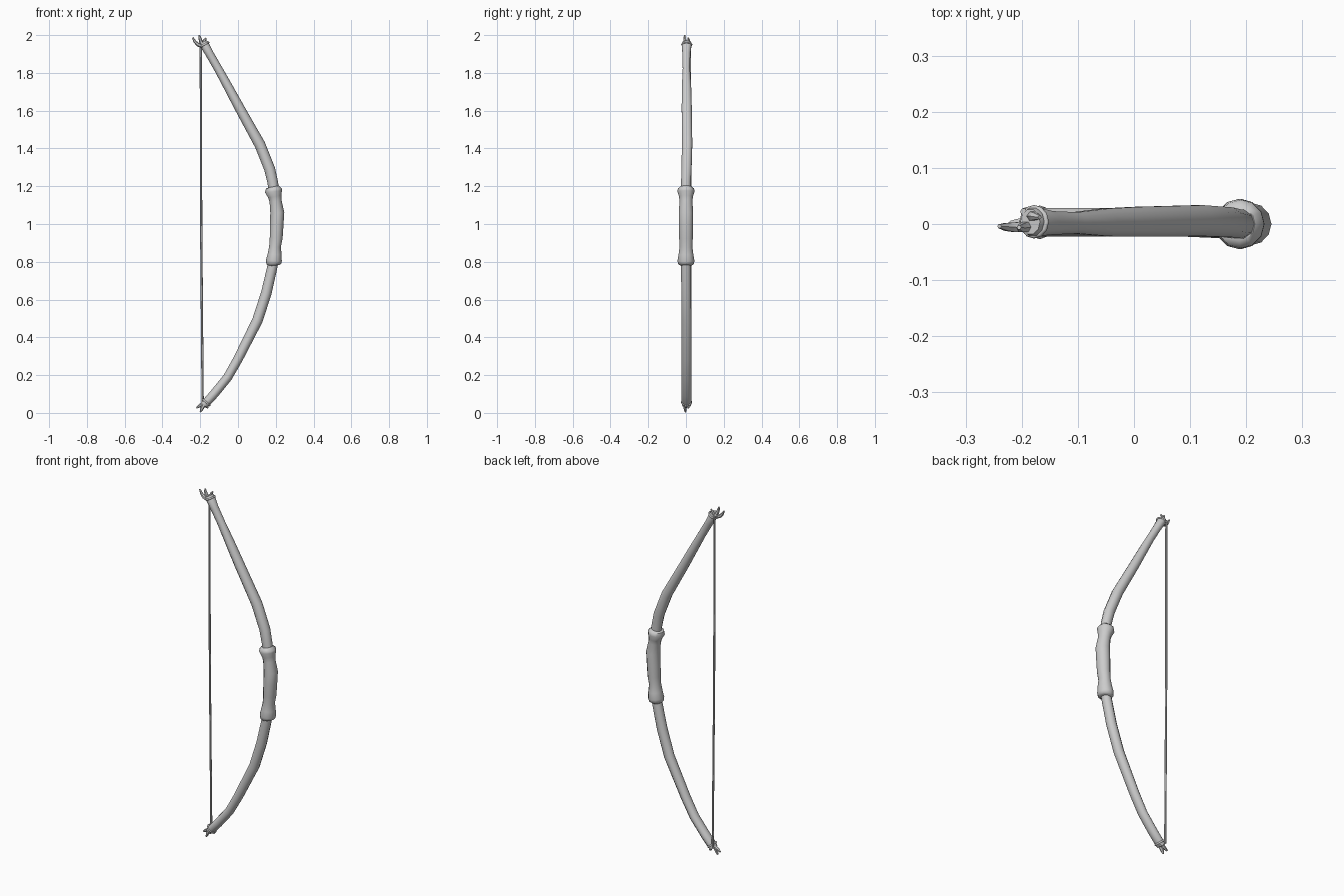
import bpy, bmesh, math
from mathutils import Vector


def tube(name, rows, sides=10, angle=50):
    """Skin a tube; each row is x, y, z, in-plane radius, y radius."""
    bm = bmesh.new()
    pts = [Vector(r[:3]) for r in rows]
    rings = []
    for i, r in enumerate(rows):
        t = (pts[min(i + 1, len(pts) - 1)] - pts[max(i - 1, 0)]).normalized()
        u = Vector((0, 1, 0)).cross(t).normalized()
        v = t.cross(u)
        ring = []
        for k in range(sides):
            a = 2 * math.pi * k / sides
            ring.append(bm.verts.new(pts[i] + u * math.cos(a) * r[3] + v * math.sin(a) * r[4]))
        rings.append(ring)
    for a, b in zip(rings, rings[1:]):
        for k in range(sides):
            n = (k + 1) % sides
            bm.faces.new((a[k], a[n], b[n], b[k]))
    bm.faces.new(rings[0][::-1])
    bm.faces.new(rings[-1])
    bmesh.ops.recalc_face_normals(bm, faces=bm.faces)
    me = bpy.data.meshes.new(name)
    bm.to_mesh(me)
    bm.free()
    ob = bpy.data.objects.new(name, me)
    bpy.context.collection.objects.link(ob)
    bpy.ops.object.select_all(action='DESELECT')
    bpy.context.view_layer.objects.active = ob
    ob.select_set(True)
    bpy.ops.object.shade_smooth_by_angle(angle=math.radians(angle))
    return ob


# Wooden limbs, slightly irregular
tube("upper_limb", [
    (0.195, 0.00, 1.14, .028, .027), (0.184, 0.00, 1.22, .028, .027),
    (0.168, 0.003, 1.29, .029, .028), (0.116, 0.006, 1.42, .029, .029),
    (0.005, 0.004, 1.620, .026, .028), (-0.050, 0.003, 1.722, .024, .026),
    (-0.105, 0.002, 1.822, .022, .020), (-0.150, 0.002, 1.90, .022, .022),
    (-0.178, 0.004, 1.95, .024, .027), (-0.185, 0.004, 1.963, .020, .023)])
tube("lower_limb", [
    (0.195, 0.00, 0.84, .026, .027), (0.180, 0.00, 0.765, .027, .027),
    (0.150, 0.001, 0.635, .028, .027), (0.103, 0.003, 0.490, .028, .027),
    (0.000, 0.003, 0.285, .025, .027), (-0.055, 0.003, 0.188, .024, .027),
    (-0.125, 0.003, 0.102, .024, .027), (-0.170, 0.003, 0.052, .023, .027),
    (-0.180, 0.003, 0.040, .019, .023)])

# Bulging hand grip with a collar at each end
tube("grip", [
    (0.190, 0, 0.780, .028, .030), (0.189, 0, 0.788, .039, .041),
    (0.190, 0, 0.805, .042, .045), (0.194, 0, 0.840, .037, .039),
    (0.196, 0, 0.880, .031, .034), (0.202, 0, 0.925, .034, .036),
    (0.205, 0, 1.000, .036, .038), (0.208, 0, 1.060, .037, .038),
    (0.199, 0, 1.120, .032, .034), (0.195, 0, 1.145, .035, .037),
    (0.188, 0, 1.172, .045, .045), (0.190, 0, 1.188, .042, .043),
    (0.188, 0, 1.198, .028, .030)], sides=12)

# Bowstring, tied to one side of the limb tips
tube("bowstring", [(-0.197, .022, 1.955, .006, .006), (-0.195, .023, 1.0, .006, .006),
                   (-0.187, .025, 0.050, .006, .006)], sides=6)

# String loops knotted round the limb tips
for name, loc, tilt in (("upper_string_loop", (-0.178, 0.004, 1.950), -0.5),
                        ("lower_string_loop", (-0.168, 0.003, 0.056), 0.7)):
    bpy.ops.mesh.primitive_torus_add(major_radius=.025, minor_radius=.005, major_segments=12,
                                     minor_segments=6, location=loc, rotation=(0, tilt, 0))
    bpy.context.object.name = name
    bpy.ops.object.shade_smooth()

# Splintered prongs: base, bend, shoulder and tip points
prongs = {
    "upper_prong_a": [(-.185, -.004, 1.940), (-.212, -.006, 1.950), (-.228, -.005, 1.965), (-.240, -.004, 1.987)],
    "upper_prong_b": [(-.186, -.004, 1.945), (-.196, -.006, 1.965), (-.202, -.007, 1.985), (-.205, -.006, 2.000)],
    "upper_prong_c": [(-.174, .012, 1.945), (-.182, .014, 1.960), (-.178, .014, 1.972), (-.168, .012, 1.985)],
    "lower_prong_a": [(-.172, .004, .058), (-.192, .003, .044), (-.207, .002, .035), (-.220, .002, .027)],
    "lower_prong_b": [(-.176, -.004, .050), (-.186, -.005, .032), (-.193, -.004, .018), (-.199, -.003, .004)],
    "lower_prong_c": [(-.160, .010, .054), (-.168, .012, .040), (-.165, .012, .032), (-.158, .012, .026)],
}
for name, path in prongs.items():
    tube(name, [(*p, r, r) for p, r in zip(path, (.012, .010, .008, .004))], sides=6)
